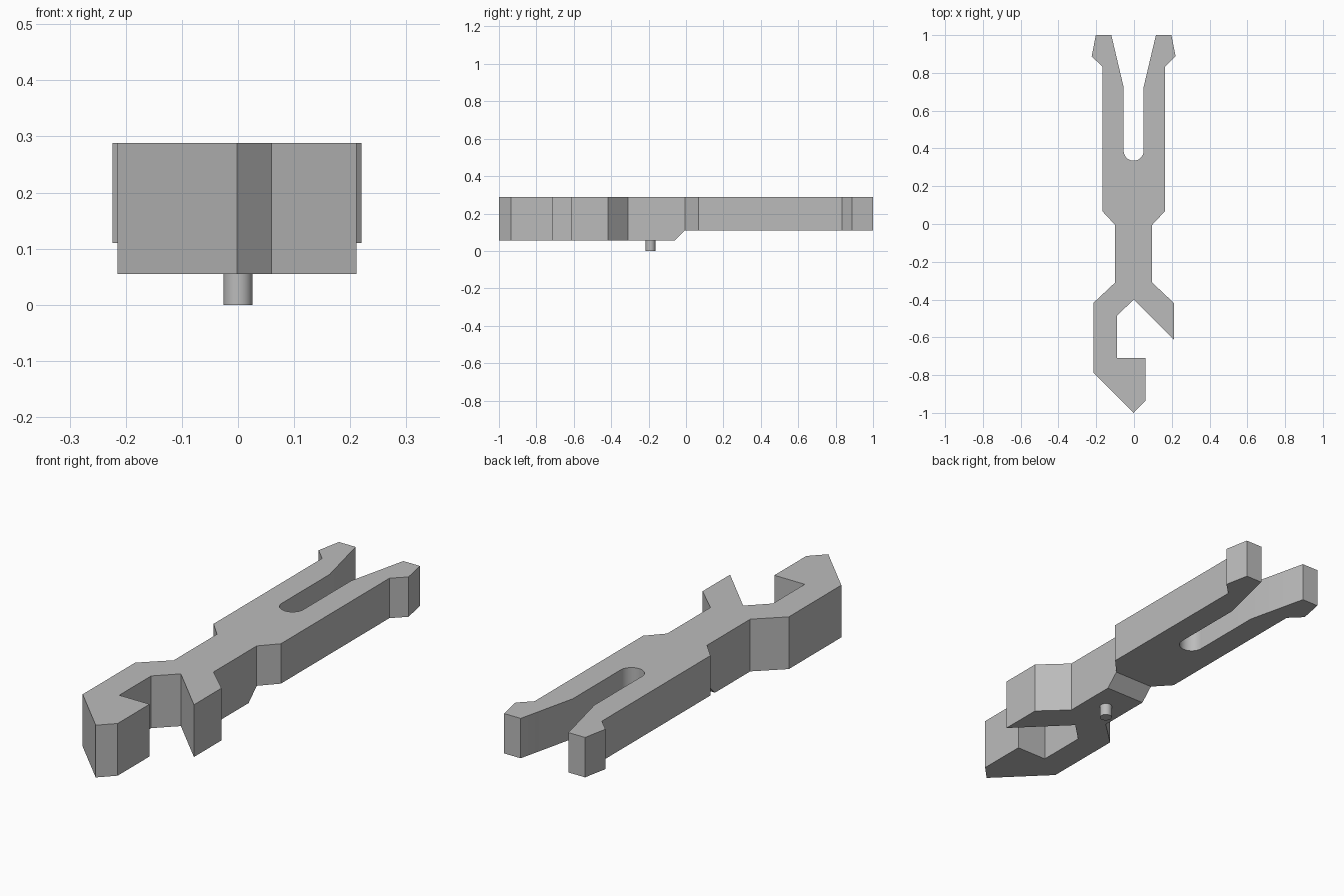
import bpy, bmesh, math
from mathutils import Vector

cube = bpy.data.objects.get("Cube")
if cube:
    bpy.data.objects.remove(cube, do_unlink=True)

BOTTOM, STEP, TOP = 0.055, 0.11, 0.288
CENTRE = -0.002

grey = bpy.data.materials.new("plain grey")
colour = (0.5, 0.5, 0.5, 1)
grey.use_nodes = True
grey.diffuse_color = colour
grey.node_tree.nodes["Principled BSDF"].inputs["Base Color"].default_value = colour


def mirrored(points):
    return [(-x, y) for x, y in reversed(points)]


def add_object(name, bm):
    bmesh.ops.recalc_face_normals(bm, faces=bm.faces)
    mesh = bpy.data.meshes.new(name)
    bm.to_mesh(mesh)
    bm.free()
    mesh.materials.append(grey)
    obj = bpy.data.objects.new(name, mesh)
    bpy.context.collection.objects.link(obj)
    bpy.context.view_layer.objects.active = obj
    obj.select_set(True)
    bpy.ops.object.shade_smooth_by_angle(angle=math.radians(30))
    obj.select_set(False)
    return obj


# Clip outline: shared side, forked tail with round slot, open hook
prong_inner = [(0.053, 0.725), (0.118, 1.0)]
side = [(0.2, 1.0), (0.222, 0.888), (0.166, 0.833), (0.166, 0.068),
        (0.098, -0.005), (0.098, -0.31), (0.213, -0.418)]
slot_radius, slot_y, steps = 0.053, 0.388, 16
slot = [(slot_radius * math.cos(a), slot_y + slot_radius * math.sin(a))
        for a in (math.pi * (1 + i / steps) for i in range(steps + 1))]
hook = [(0.213, -0.612), (0, -0.4), (-0.087, -0.485), (-0.087, -0.71),
        (0.063, -0.71), (0.063, -0.935), (0, -1.0), (-0.213, -0.788)]
outline = slot + prong_inner + side + hook + mirrored(side) + mirrored(prong_inner)

# Body: extrude the outline, then raise the underside of the tail
bm = bmesh.new()
base = bm.faces.new([bm.verts.new((x + CENTRE, y, BOTTOM)) for x, y in outline])
raised = bmesh.ops.extrude_face_region(bm, geom=[base], use_keep_orig=True)
for v in raised["geom"]:
    if isinstance(v, bmesh.types.BMVert):
        v.co.z = TOP
for y in (-0.062, -0.005):
    bmesh.ops.bisect_plane(bm, geom=bm.verts[:] + bm.edges[:] + bm.faces[:], dist=0.0005,
                           plane_co=Vector((0, y, 0)), plane_no=Vector((0, 1, 0)))
for v in bm.verts:
    if v.co.z < STEP and v.co.y > -0.01:
        v.co.z = STEP
bm.normal_update()
bmesh.ops.dissolve_limit(bm, angle_limit=math.radians(1), verts=bm.verts[:], edges=bm.edges[:])
add_object("clip_body", bm)

# Locating pin under the neck
bm = bmesh.new()
bmesh.ops.create_cone(bm, cap_ends=True, segments=32, radius1=0.026, radius2=0.026, depth=BOTTOM)
bmesh.ops.translate(bm, verts=bm.verts, vec=(0, -0.19, BOTTOM / 2))
add_object("locating_pin", bm)
